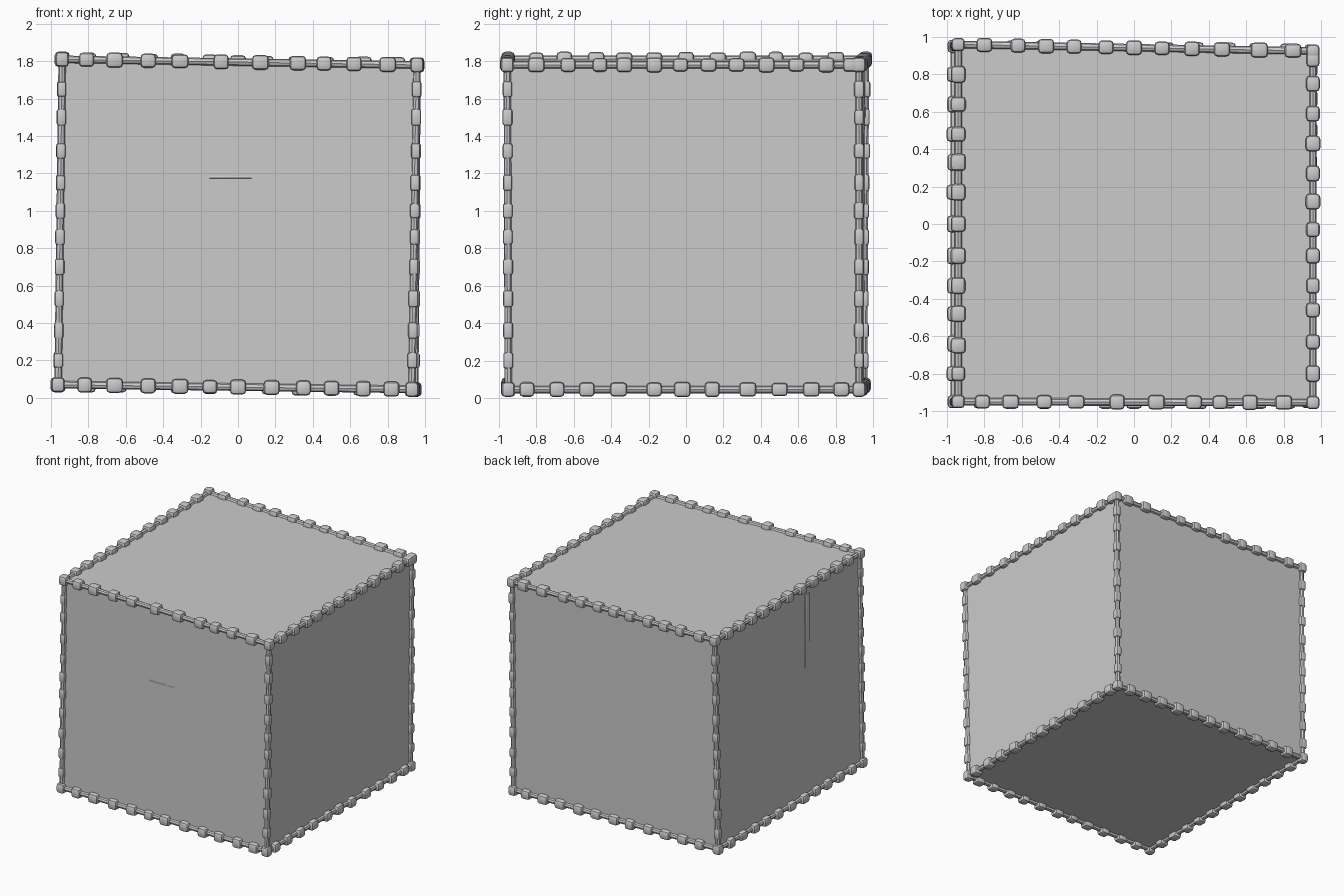
import bpy, bmesh, random
from mathutils import Vector, Matrix

if "Cube" in bpy.data.objects:
    bpy.data.objects.remove(bpy.data.objects["Cube"])

random.seed(4)

# Slightly skewed corners, keyed by side: L/R, F/B (front/back), D/U (down/up)
C = {
    "LFD": (-0.962, -0.95, 0.07), "RFD": (0.93, -0.95, 0.045),
    "RBD": (0.945, 0.925, 0.045), "LBD": (-0.962, 0.95, 0.07),
    "LFU": (-0.94, -0.95, 1.81), "RFU": (0.957, -0.955, 1.78),
    "RBU": (0.957, 0.925, 1.78), "LBU": (-0.94, 0.96, 1.81),
}
C = {k: Vector(v) for k, v in C.items()}


def finish(name, bm, angle=0.6):
    bmesh.ops.recalc_face_normals(bm, faces=bm.faces)
    me = bpy.data.meshes.new(name)
    bm.to_mesh(me)
    bm.free()
    ob = bpy.data.objects.new(name, me)
    bpy.context.collection.objects.link(ob)
    bpy.context.view_layer.objects.active = ob
    ob.select_set(True)
    bpy.ops.object.shade_smooth_by_angle(angle=angle)
    ob.select_set(False)
    return ob


def add_block(bm, centre, size, bevel):
    ret = bmesh.ops.create_cube(bm, size=1)
    vs = ret["verts"]
    bmesh.ops.scale(bm, vec=size, verts=vs)
    bmesh.ops.translate(bm, vec=centre, verts=vs)
    if bevel:
        edges = list({e for v in vs for e in v.link_edges})
        bmesh.ops.bevel(bm, geom=edges, offset=bevel, segments=2,
                        profile=0.5, affect="EDGES")


def add_rod(bm, a, b, r):
    d = b - a
    mat = Matrix.Translation((a + b) / 2) @ d.to_track_quat("Z", "Y").to_matrix().to_4x4()
    bmesh.ops.create_cone(bm, cap_ends=True, segments=8, radius1=r, radius2=r,
                          depth=d.length, matrix=mat)


# Main box
bm = bmesh.new()
v = {k: bm.verts.new(p) for k, p in C.items()}
for f in ("LFD RFD RFU LFU", "RFD RBD RBU RFU", "RBD LBD LBU RBU",
          "LBD LFD LFU LBU", "LFU RFU RBU LBU", "LFD LBD RBD RFD"):
    bm.faces.new([v[k] for k in f.split()])
finish("box_body", bm)

# Edge runs: name, start, end, axis, bead positions along that axis
upright = [0.2, 0.36, 0.53, 0.7, 0.86, 1.0, 1.15, 1.32, 1.5, 1.65]
EDGES = [
    ("top_front", "LFU", "RFU", 0, [-.81, -.66, -.48, -.31, -.09, .12, .32, .46, .62, .8]),
    ("top_back", "LBU", "RBU", 0, [-.8, -.62, -.47, -.32, -.15, 0, .15, .31, .47, .67, .85]),
    ("top_right", "RFU", "RBU", 1, [-.8, -.63, -.46, -.33, -.17, -.03, .12, .27, .43, .59, .75, .88]),
    ("top_left", "LFU", "LBU", 1, [-.8, -.65, -.48, -.33, -.17, 0, .17, .33, .48, .64, .8]),
    ("bottom_front", "LFD", "RFD", 0, [-.82, -.66, -.48, -.31, -.15, 0, .18, .35, .5, .67, .82]),
    ("bottom_back", "LBD", "RBD", 0, [-.8, -.64, -.48, -.32, -.15, 0, .17, .33, .5, .66, .82]),
    ("bottom_right", "RFD", "RBD", 1, [-.85, -.69, -.53, -.36, -.17, -.02, .14, .33, .5, .67, .83]),
    ("bottom_left", "LFD", "LBD", 1, [-.8, -.64, -.48, -.33, -.17, 0, .17, .33, .48, .64, .8]),
    ("front_left", "LFD", "LFU", 2, upright),
    ("front_right", "RFD", "RFU", 2, upright),
    ("back_left", "LBD", "LBU", 2, upright),
    ("back_right", "RBD", "RBU", 2, upright),
]

for name, ka, kb, axis, spots in EDGES:
    a, b = C[ka], C[kb]
    # Thin rim along the edge
    bm = bmesh.new()
    add_rod(bm, a, b, 0.02)
    finish(name + "_rim", bm)
    # Row of rounded studs
    bm = bmesh.new()
    for s in spots:
        p = a.lerp(b, (s - a[axis]) / (b[axis] - a[axis]))
        thick = 0.05 if axis == 2 else 0.076
        size = Vector([thick * random.uniform(0.93, 1.07) for _ in range(3)])
        size[axis] = 0.085 * random.uniform(0.92, 1.08)
        add_block(bm, p, size, 0.013 if axis == 2 else 0.02)
    finish(name + "_studs", bm)

# Corner lumps
bm = bmesh.new()
for p in C.values():
    add_block(bm, p, (0.07, 0.07, 0.08), 0.02)
finish("corner_lumps", bm)

# Shallow raised strip on the left wall
bm = bmesh.new()
add_block(bm, (-0.946, -0.25, 1.17), (0.012, 0.06, 1.14), 0.004)
strip = finish("left_wall_strip", bm)

# Faint ridge on the front wall
bm = bmesh.new()
add_block(bm, (-0.04, -0.951, 1.18), (0.23, 0.008, 0.012), 0.002)
finish("front_wall_ridge", bm)
